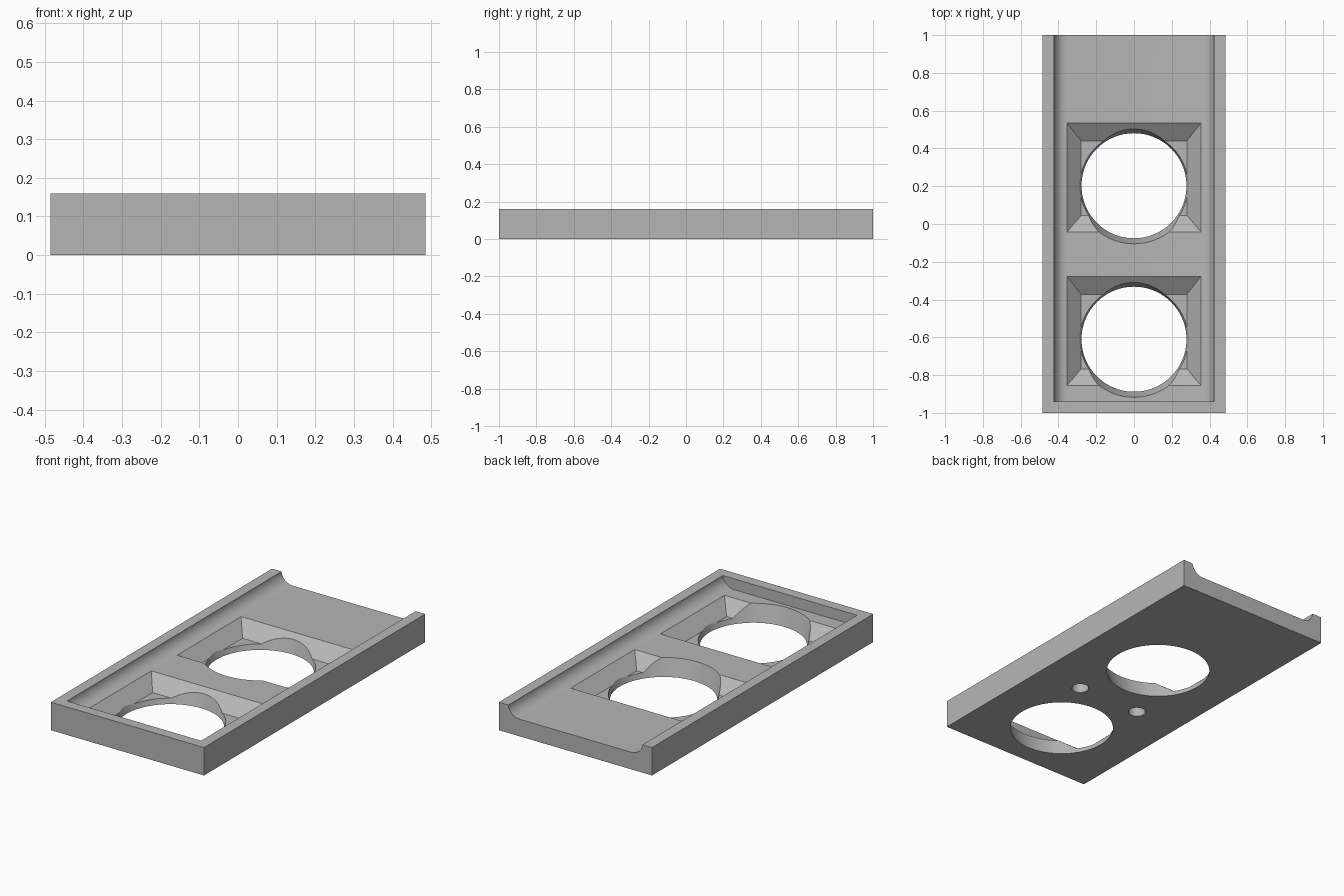
import bpy, bmesh
from math import sin, cos, pi, radians

old = bpy.data.objects.get("Cube")
if old:
    bpy.data.objects.remove(old, do_unlink=True)

grey = bpy.data.materials.new("plain grey")
grey.use_nodes = True
shade = (0.47, 0.47, 0.47, 1)
grey.diffuse_color = shade
grey.node_tree.nodes["Principled BSDF"].inputs["Base Color"].default_value = shade

FLOOR = 0.098      # trough floor height
TOP = 0.16


def loft(name, rings):
    """Closed solid through matching rings of points."""
    bm = bmesh.new()
    loops = [[bm.verts.new(p) for p in ring] for ring in rings]
    n = len(loops[0])
    for a, b in zip(loops, loops[1:]):
        for i in range(n):
            j = (i + 1) % n
            bm.faces.new((a[i], a[j], b[j], b[i]))
    bm.faces.new(loops[0])
    bm.faces.new(loops[-1])
    bmesh.ops.recalc_face_normals(bm, faces=bm.faces)
    mesh = bpy.data.meshes.new(name)
    bm.to_mesh(mesh)
    bm.free()
    mesh.materials.append(grey)
    obj = bpy.data.objects.new(name, mesh)
    bpy.context.collection.objects.link(obj)
    return obj


def rect(x, y0, y1, z):
    return [(-x, y0, z), (x, y0, z), (x, y1, z), (-x, y1, z)]


def circle(x, y, r, z, n=96):
    return [(x + r * cos(2 * pi * i / n), y + r * sin(2 * pi * i / n), z) for i in range(n)]


# Solid tray block
tray = loft("tray", [rect(0.485, -1, 1, 0), rect(0.485, -1, 1, TOP)])
cutters = []

# Trough with rounded lower sides, open at the back
R = 0.07
side = [(0.355 + R * sin(a), FLOOR + R - R * cos(a))
        for a in (radians(86 * i / 14) for i in range(15))]
side.append((side[-1][0], 0.25))
profile = side + [(-x, z) for x, z in reversed(side)]
cutters.append(loft("trough_cutter", [[(x, y, z) for x, z in profile] for y in (-0.94, 1.1)]))

# Sloped pockets, each with a flared round opening
for label, y in (("rear", 0.2025), ("front", -0.61)):
    cutters.append(loft(label + "_pocket_cutter", [
        rect(0.28, y - 0.157, y + 0.238, 0.03),
        rect(0.355, y - 0.245, y + 0.333, FLOOR),
        rect(0.355, y - 0.245, y + 0.333, FLOOR + 0.02)]))
    cutters.append(loft(label + "_opening_cutter", [
        circle(0, y, 0.278 + 0.3 * z, z) for z in (-0.02, 0.125)]))

# Blind holes under the bridge
for label, x in (("left", 0.2), ("right", -0.2)):
    cutters.append(loft(label + "_hole_cutter", [
        circle(x, -0.215, 0.046, z, 32) for z in (-0.02, 0.07)]))

# Cut in order, then drop the cutters
bpy.context.view_layer.objects.active = tray
tray.select_set(True)
for cutter in cutters:
    cutter.hide_render = True
    mod = tray.modifiers.new("cut", 'BOOLEAN')
    mod.operation = 'DIFFERENCE'
    mod.solver = 'EXACT'
    mod.object = cutter
    bpy.ops.object.modifier_apply(modifier=mod.name)
    bpy.data.objects.remove(cutter, do_unlink=True)

bpy.ops.object.select_all(action='DESELECT')
tray.select_set(True)
bpy.ops.object.shade_smooth_by_angle(angle=radians(20))
